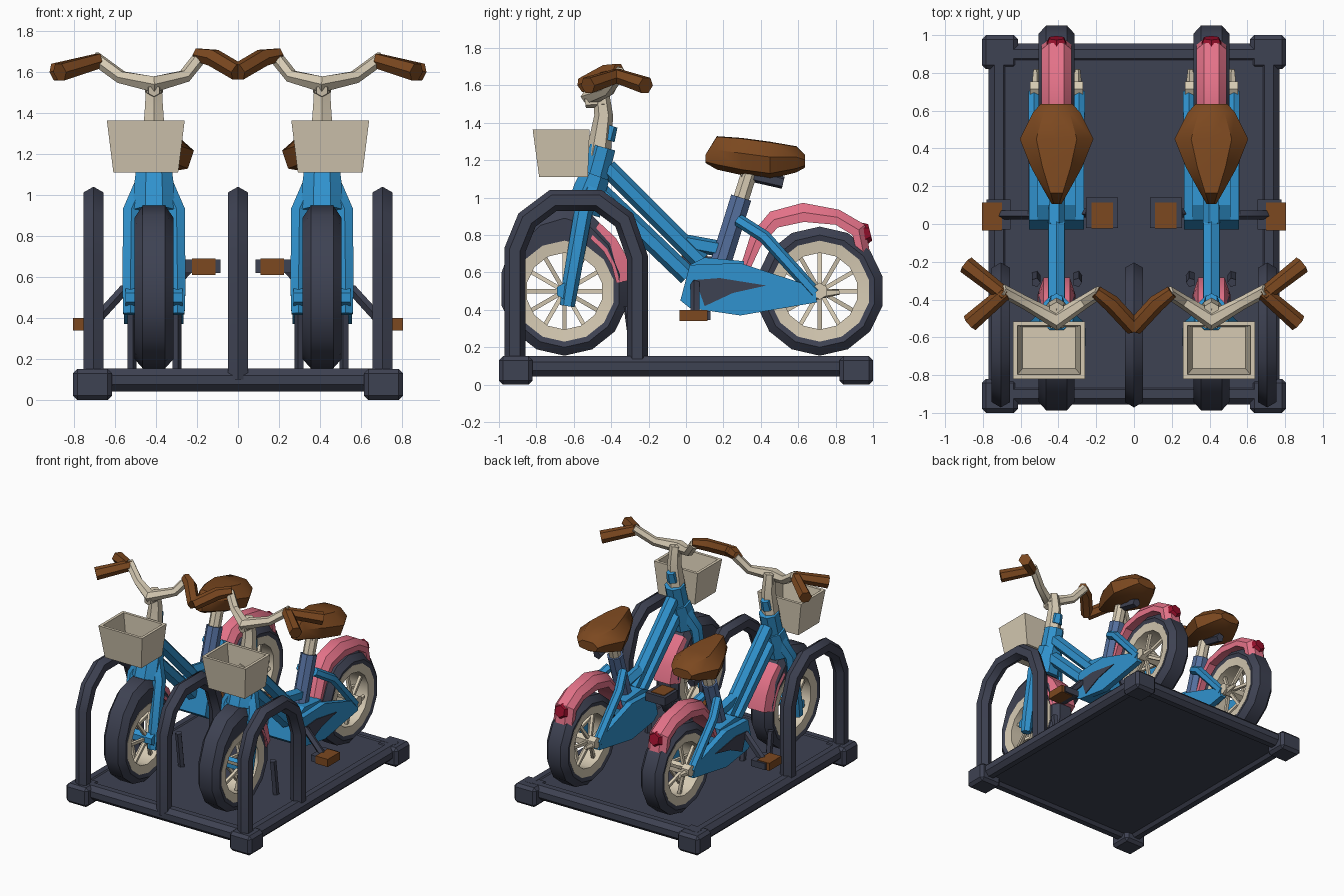
import bpy, bmesh, math
from mathutils import Vector

if "Cube" in bpy.data.objects:
    bpy.data.objects.remove(bpy.data.objects["Cube"])

def mat(name, c):
    m = bpy.data.materials.new(name)
    m.diffuse_color = (*c, 1)
    m.use_nodes = True
    m.node_tree.nodes["Principled BSDF"].inputs["Base Color"].default_value = m.diffuse_color
    return m

DARK = mat("dark slate", (0.048, 0.054, 0.085))
BLUE = mat("sky blue", (0.03, 0.29, 0.62))
CREAM = mat("cream", (0.67, 0.59, 0.45))
BROWN = mat("leather brown", (0.20, 0.065, 0.014))
PINK = mat("pink", (0.78, 0.17, 0.25))
RED = mat("tail red", (0.32, 0.005, 0.025))
STEEL = mat("steel blue", (0.09, 0.16, 0.34))
S = 1  # side sign: bikes are described outward from the middle, then flipped by S


def mesh(name, verts, faces, m, smooth=35):
    bm = bmesh.new()
    vs = [bm.verts.new((S * v[0], v[1], v[2])) for v in verts]
    for f in faces:
        bm.faces.new([vs[i] for i in f])
    bmesh.ops.recalc_face_normals(bm, faces=bm.faces)
    me = bpy.data.meshes.new(name)
    bm.to_mesh(me)
    bm.free()
    me.materials.append(m)
    ob = bpy.data.objects.new(name, me)
    bpy.context.collection.objects.link(ob)
    if smooth:
        bpy.ops.object.select_all(action='DESELECT')
        bpy.context.view_layer.objects.active = ob
        ob.select_set(True)
        bpy.ops.object.shade_smooth_by_angle(angle=math.radians(smooth))
    return ob


def loft(name, rings, m, smooth=35, closed=False):
    n, k = len(rings[0]), len(rings)
    faces = [(i * n + j, i * n + (j + 1) % n, (i + 1) % k * n + (j + 1) % n, (i + 1) % k * n + j)
             for i in range(k if closed else k - 1) for j in range(n)]
    if not closed:
        faces += [tuple(range(n)), tuple(range((k - 1) * n, k * n))]
    return mesh(name, [v for r in rings for v in r], faces, m, smooth)


def tube(name, pts, r, m, n=6, flat=1.0):
    """Mitred tube; r is a radius or one radius per point."""
    p = [Vector(q) for q in pts]
    ext = [max(q[i] for q in p) - min(q[i] for q in p) for i in range(3)]
    ref = Vector([float(i == ext.index(min(ext))) for i in range(3)])
    rings = []
    for i, q in enumerate(p):
        a = (q - p[i - 1]).normalized() if i else (p[1] - q).normalized()
        b = (p[i + 1] - q).normalized() if i < len(p) - 1 else a
        t = (a + b).normalized()
        u = (ref - t * t.dot(ref)).normalized()
        v = t.cross(u) / max(t.dot(a), 0.6)
        rad = r[i] if isinstance(r, (list, tuple)) else r
        rings.append([q + rad * (u * math.cos(w) * flat + v * math.sin(w))
                      for w in [(j + 0.5) * math.tau / n for j in range(n)]])
    return loft(name, rings, m)


def prism(name, yz, x0, x1, m):
    return loft(name, [[(x, *p) for p in yz] for x in (x0, x1)], m, 0)


def box(name, x0, x1, y0, y1, z0, z1, m):
    return prism(name, [(y0, z0), (y1, z0), (y1, z1), (y0, z1)], x0, x1, m)


def lathe(name, prof, cx, cy, cz, m, n=14, stretch=1.0):
    """Ring about the x axis; prof holds (x, radius) pairs."""
    rings = []
    for i in range(n):
        a = math.tau * (i + 0.5) / n
        rings.append([(cx + x, cy + r * math.cos(a),
                       cz + r * math.sin(a) * (stretch if r > 0.28 and math.sin(a) > 0 else 1))
                      for x, r in prof])
    return loft(name, rings, m, 35, True)


# Rack base
box("base_plate", -0.73, 0.73, -0.9, 0.92, 0.065, 0.145, DARK)
for s in (-1, 1):
    tube("side_rail", [(s * 0.715, -0.93, 0.098), (s * 0.715, 0.93, 0.098)], 0.06, DARK, 8)
    tube("end_rail", [(-0.75, s * 0.9, 0.098), (0.75, s * 0.9, 0.098)], 0.06, DARK, 8)
    for t in (-1, 1):
        c = box("corner_foot", s * 0.615, s * 0.805, t * 0.82, t * 1.0, 0, 0.152, DARK)
        bv = c.modifiers.new("bevel", 'BEVEL')
        bv.width, bv.segments = 0.022, 1

# Rack hoops
HOOP = [(-.915, .1), (-.915, .72), (-.85, .88), (-.71, .985), (-.47, .985), (-.33, .88), (-.26, .68), (-.26, .1)]
for x in (-0.705, 0, 0.705):
    tube("rack_hoop", [(x, *p) for p in HOOP], 0.056, DARK, 6)

C = 0.41  # bike centre line
for S in (-1, 1):
    # Wheels
    for label, wy, st, hubm in (("front", -0.65, 1.3, BLUE), ("rear", 0.715, 1.0, CREAM)):
        wz = 0.5
        lathe(label + "_tyre", [(-.085, .265), (-.095, .30), (-.055, .345), (.055, .345), (.095, .30), (.085, .265)],
              C, wy, wz, DARK, 14, st)
        lathe(label + "_rim", [(-.088, .27), (-.08, .205), (.08, .205), (.088, .27)], C, wy, wz, CREAM, 14)
        tube(label + "_hub", [(C - .14, wy, wz), (C + .14, wy, wz)], 0.045, hubm, 6)
        for i in range(12):
            a = math.tau * i / 12
            x0 = 0.07 if i % 2 else -0.07
            tube(label + "_spoke", [(C + x0, wy + .03 * math.cos(a), wz + .03 * math.sin(a)),
                                    (C + x0 * .4, wy + .225 * math.cos(a), wz + .225 * math.sin(a))], 0.016, CREAM, 4)

    # Wheel holder posts on the rack
    for dx in (-0.11, 0.11):
        tube("wheel_holder", [(C + dx, -0.27, 0.12), (C + dx, -0.31, 0.42)], 0.025, DARK, 5)

    # Rear mudguard: chamfered strip following the wheel
    outer = [(.995, .64), (.957, .855), (.82, .935), (.625, .972), (.45, .925), (.345, .80), (.285, .61)]
    inner = [(.925, .66), (.89, .80), (.80, .855), (.63, .87), (.49, .84), (.40, .74), (.335, .60)]
    loft("rear_mudguard", [[(C - .08, *b), (C - .08, (a[0] + b[0]) / 2, (a[1] + b[1]) / 2), (C - .04, *a),
                            (C + .04, *a), (C + .08, (a[0] + b[0]) / 2, (a[1] + b[1]) / 2), (C + .08, *b)]
                           for a, b in zip(outer, inner)], PINK)
    tube("tail_light", [(C, .925, .80), (C, .985, .815)], [.075, .045], RED, 6)

    # Front mudguard behind the front wheel
    arc = [math.radians(a) for a in (8, 25, 42, 60)]
    loft("front_mudguard", [[(C + x, -.65 + r * math.cos(a), .5 + r * math.sin(a) * 1.15)
                             for x, r in ((-.1, .28), (-.07, .37), (.07, .37), (.1, .28))] for a in arc], PINK)

    # Fork and head tube
    for d in (-1, 1):
        tube("fork_leg", [(C + d * .115, -.635, .42), (C + d * .115, -.615, .55), (C + d * .11, -.55, .92), (C + d * .05, -.5, 1.05)],
             [.04, .045, .048, .05], BLUE, 6)
    tube("fork_crown", [(C, -.55, .92), (C, -.515, 1.04), (C, -.485, 1.12)], [.10, .095, .085], BLUE, 8, 1.1)
    tube("head_tube", [(C, -.51, 1.03), (C, -.445, 1.27)], [.08, .075], BLUE, 8)

    # Stem, with a small blue clamp
    tube("stem", [(C, -.47, 1.22), (C, -.44, 1.44), (C, -.455, 1.57)], [.068, .05, .042], CREAM, 6)
    tube("stem_cap", [(C, -.44, 1.525), (C, -.54, 1.51)], [.05, .03], CREAM, 6)
    tube("stem_clamp", [(C, -.425, 1.31), (C, -.40, 1.385)], [.045, .035], BLUE, 6)

    # Handlebar, grips and outer lever
    tube("handlebar", [(C + .29, -.35, 1.67), (C + .16, -.42, 1.575), (C, -.51, 1.54),
                       (C - .15, -.41, 1.58), (C - .23, -.36, 1.68)], [.034, .034, .045, .034, .034], CREAM, 6)
    tube("inner_grip", [(C - .21, -.36, 1.685), (C - .29, -.42, 1.67), (0, -.55, 1.60)], [.035, .046, .045], BROWN, 6)
    tube("outer_grip", [(C + .27, -.38, 1.655), (C + .48, -.215, 1.60)], [.04, .048], BROWN, 6)
    tube("outer_lever", [(C + .27, -.36, 1.655), (C + .46, -.525, 1.60)], [.04, .048], BROWN, 6)

    # Main frame
    tube("upper_frame_tube", [(C, -.42, 1.16), (C, .08, .66)], .05, BLUE, 6)
    tube("lower_frame_tube", [(C, -.46, 1.03), (C, .01, .58)], .052, BLUE, 6)
    tube("frame_brace", [(C, .0, .76), (C, .22, .72)], .045, BLUE, 5)
    prism("bottom_bracket", [(-.03, .45), (.02, .64), (.10, .68), (.31, .66), (.31, .38), (.02, .41)], C - .10, C + .10, BLUE)
    GUARD = [(-.03, .45), (.02, .64), (.29, .65), (.69, .52), (.70, .44), (.29, .37), (.02, .41)]
    for d in (-1, 1):
        prism("chain_guard", GUARD, C + d * .10, C + d * .145, BLUE)
        tube("seat_stay", [(C + d * .06, .28, .88), (C + d * .12, .42, .79), (C + d * .12, .69, .49)], .034, BLUE, 6)
        tube("rear_axle_end", [(C + d * .11, .66, .48), (C + d * .11, .82, .495)], [.035, .015], CREAM, 5)
    prism("chain_panel", [(.05, .56), (.18, .57), (.43, .53), (.25, .49), (.10, .42)], C + .145, C + .151, DARK)

    # Seat
    tube("seat_tube", [(C, .17, .60), (C, .295, 1.0)], .06, STEEL, 8)
    tube("seat_post", [(C, .29, .98), (C, .35, 1.17)], .046, CREAM, 8)
    tube("seat_clamp", [(C, .30, 1.13), (C, .52, 1.08)], .035, DARK, 5)
    sections = [(.105, .025, 1.23, 1.185), (.165, .06, 1.325, 1.15), (.30, .135, 1.315, 1.12),
                (.45, .195, 1.295, 1.10), (.59, .125, 1.272, 1.135), (.635, .085, 1.23, 1.16)]
    loft("saddle", [[(C + w * kx, y, b + (t - b) * kz) for kx, kz in
                     ((-.55, 1), (0, 1.02), (.55, 1), (1, .6), (.85, .15), (0, 0), (-.85, .15), (-1, .6))]
                    for y, w, t, b in sections], BROWN)

    # Cranks and pedals
    tube("outer_crank", [(C + .10, .05, .545), (C + .15, .05, .535), (C + .30, .05, .37)], .026, DARK, 5)
    tube("inner_crank", [(C - .10, .06, .55), (C - .13, .06, .60), (C - .17, .06, .645)], .026, DARK, 5)
    box("inner_pedal", .085, .255, -.02, .14, .62, .685, DARK)
    box("inner_pedal_pad", .11, .225, -.025, .115, .61, .69, BROWN)
    box("outer_pedal", .655, .78, -.03, .13, .345, .395, DARK)
    box("outer_pedal_pad", .70, .805, -.035, .115, .34, .40, BROWN)

    # Basket: tapered open box
    bc = C + .04

    def rect(hx, y0, y1, z):
        return [(bc - hx, y0, z), (bc + hx, y0, z), (bc + hx, y1, z), (bc - hx, y1, z)]
    loft("basket", [rect(.158, -.785, -.525, 1.11), rect(.19, -.82, -.515, 1.365),
                    rect(.168, -.798, -.537, 1.365), rect(.14, -.765, -.545, 1.14)], CREAM, 0)
    tube("basket_bracket", [(C, -.47, 1.2), (C, -.55, 1.2)], .04, CREAM, 5)
S = 1
